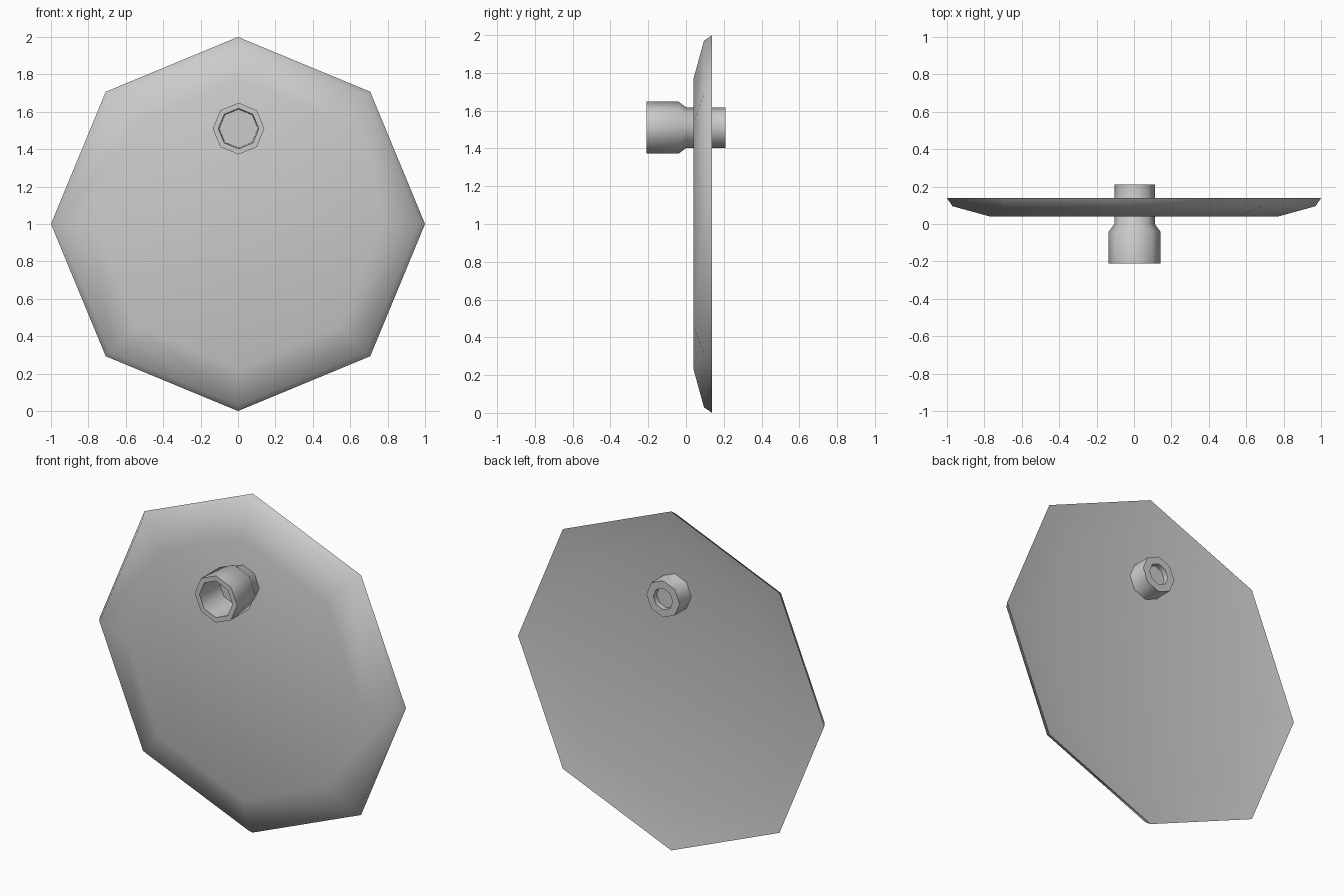
import bpy, bmesh, math

if "Cube" in bpy.data.objects:
    bpy.data.objects.remove(bpy.data.objects["Cube"])

SIDES = 8


def lathe(name, profile, x=0.0, z=0.0):
    """Closed eight-sided solid turned about the y axis; profile is (radius, y)."""
    bm = bmesh.new()
    rings = []
    for r, y in profile:
        rings.append([bm.verts.new((r * math.cos(2 * math.pi * i / SIDES), y,
                                    r * math.sin(2 * math.pi * i / SIDES)))
                      for i in range(SIDES)])
    for a, b in zip(rings, rings[1:]):
        for i in range(SIDES):
            j = (i + 1) % SIDES
            bm.faces.new((a[i], a[j], b[j], b[i]))
    bm.faces.new(rings[0])
    bm.faces.new(rings[-1])
    bmesh.ops.recalc_face_normals(bm, faces=bm.faces)
    mesh = bpy.data.meshes.new(name)
    bm.to_mesh(mesh)
    bm.free()
    obj = bpy.data.objects.new(name, mesh)
    obj.location = (x, 0, z)
    bpy.context.collection.objects.link(obj)
    bpy.ops.object.select_all(action='DESELECT')
    obj.select_set(True)
    bpy.context.view_layer.objects.active = obj
    bpy.ops.object.shade_smooth_by_angle(angle=math.radians(50))
    return obj


# Shallow dish: flat front, two-step bevelled edge, slightly hollow back
lathe("dish_plate", [(0.77, 0.04), (0.97, 0.095), (1.0, 0.138),
                     (0.78, 0.10)], z=1.0)

# Fitting through the plate: wide hollow socket in front, narrow stub behind
lathe("pipe_fitting", [(0.103, -0.03), (0.108, -0.21), (0.138, -0.21),
                       (0.138, -0.04), (0.108, 0.0), (0.108, 0.21),
                       (0.063, 0.21), (0.063, 0.18)], x=0.003, z=1.51)
